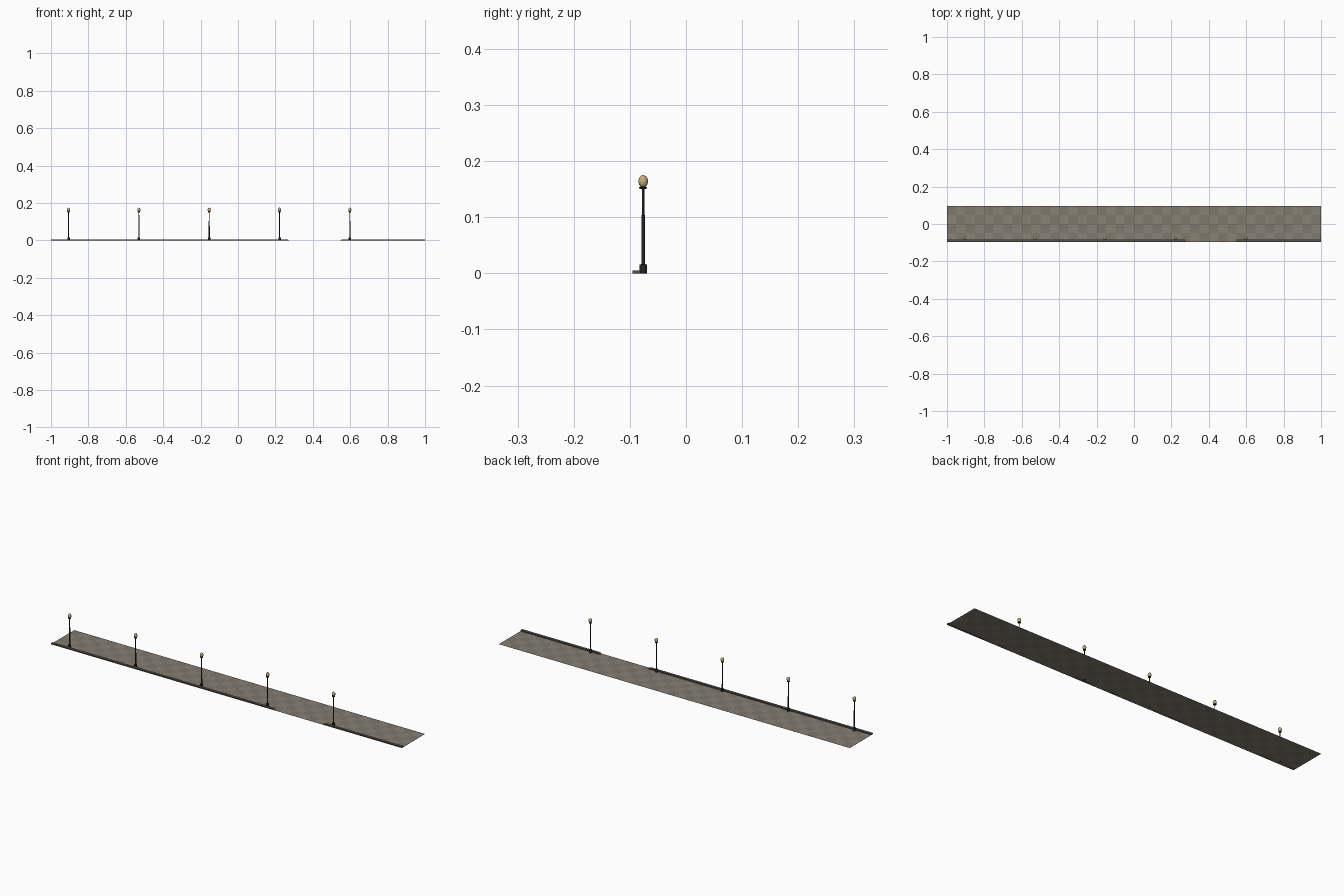
import bpy, bmesh, math

if "Cube" in bpy.data.objects:
    bpy.data.objects.remove(bpy.data.objects["Cube"])


def material(name, r, g, b):
    m = bpy.data.materials.new(name)
    m.diffuse_color = (r, g, b, 1)
    m.use_nodes = True
    m.node_tree.nodes["Principled BSDF"].inputs["Base Color"].default_value = m.diffuse_color
    return m


TILE_A = material("tile_light", 0.25, 0.22, 0.18)
TILE_B = material("tile_dark", 0.21, 0.185, 0.15)
STONE = material("kerb_stone", 0.09, 0.08, 0.07)
IRON = material("iron", 0.02, 0.02, 0.022)
GLASS = material("warm_glass", 0.55, 0.42, 0.22)

HALF_W = 0.095
LAMP_Y = -0.0763


def finish(bm, name, *mats):
    me = bpy.data.meshes.new(name)
    bm.to_mesh(me)
    bm.free()
    ob = bpy.data.objects.new(name, me)
    bpy.context.collection.objects.link(ob)
    for m in mats:
        me.materials.append(m)
    return ob


def lathe(name, profile, x, y, mat, sides, smooth=False):
    """Revolve (radius, z) points; the ends are capped."""
    bm = bmesh.new()
    rings = [[bm.verts.new((x + r * math.cos(2 * math.pi * i / sides),
                            y + r * math.sin(2 * math.pi * i / sides), z))
              for i in range(sides)] for r, z in profile]
    for a, b in zip(rings, rings[1:]):
        for i in range(sides):
            j = (i + 1) % sides
            bm.faces.new((a[i], a[j], b[j], b[i])).smooth = smooth
    bm.faces.new(rings[0][::-1])
    bm.faces.new(rings[-1])
    return finish(bm, name, mat)


# Pavement: a flat sheet with a checker of two close tones
bm = bmesh.new()
bmesh.ops.create_grid(bm, x_segments=40, y_segments=4, size=1)
bmesh.ops.scale(bm, vec=(1, HALF_W, 1), verts=bm.verts)
for f in bm.faces:
    c = f.calc_center_median()
    f.material_index = (math.floor(c.x * 20) + math.floor(c.y * 2 / HALF_W)) % 2
finish(bm, "pavement", TILE_A, TILE_B)


# Kerb runs either side of the driveway gap, ramped down at the gap
def kerb(name, outer, inner, ramp):
    bm = bmesh.new()
    side = [bm.verts.new((x, -HALF_W, z)) for x, z in
            ((outer, 0), (inner, 0), (inner - ramp, 0.0055), (outer, 0.0055))]
    face = bm.faces.new(side)
    ext = bmesh.ops.extrude_face_region(bm, geom=[face])
    moved = [v for v in ext["geom"] if isinstance(v, bmesh.types.BMVert)]
    bmesh.ops.translate(bm, vec=(0, 0.014, 0), verts=moved)
    bmesh.ops.recalc_face_normals(bm, faces=bm.faces)
    finish(bm, name, STONE)


kerb("kerb_long", -1, 0.275, 0.012)
kerb("kerb_short", 1, 0.545, -0.012)

# Lamp posts: stepped base, two-stage pole, collar, egg-shaped globe
post = [(0.0066, 0), (0.0066, 0.0155), (0.0031, 0.0165), (0.0029, 0.104),
        (0.0021, 0.1045), (0.0020, 0.1505), (0.0072, 0.151),
        (0.0072, 0.1535), (0.004, 0.1545)]
globe = [(0.0085 * math.sin(t), 0.164 - 0.0112 * math.cos(t))
         for t in [math.pi * (0.02 + 0.96 * k / 10) for k in range(11)]]
for i in range(5):
    x = -0.906 + 0.376 * i
    lathe(f"lamp_post_{i + 1}", post, x, LAMP_Y, IRON, 12)
    lathe(f"lamp_globe_{i + 1}", globe, x, LAMP_Y, GLASS, 16, True)
